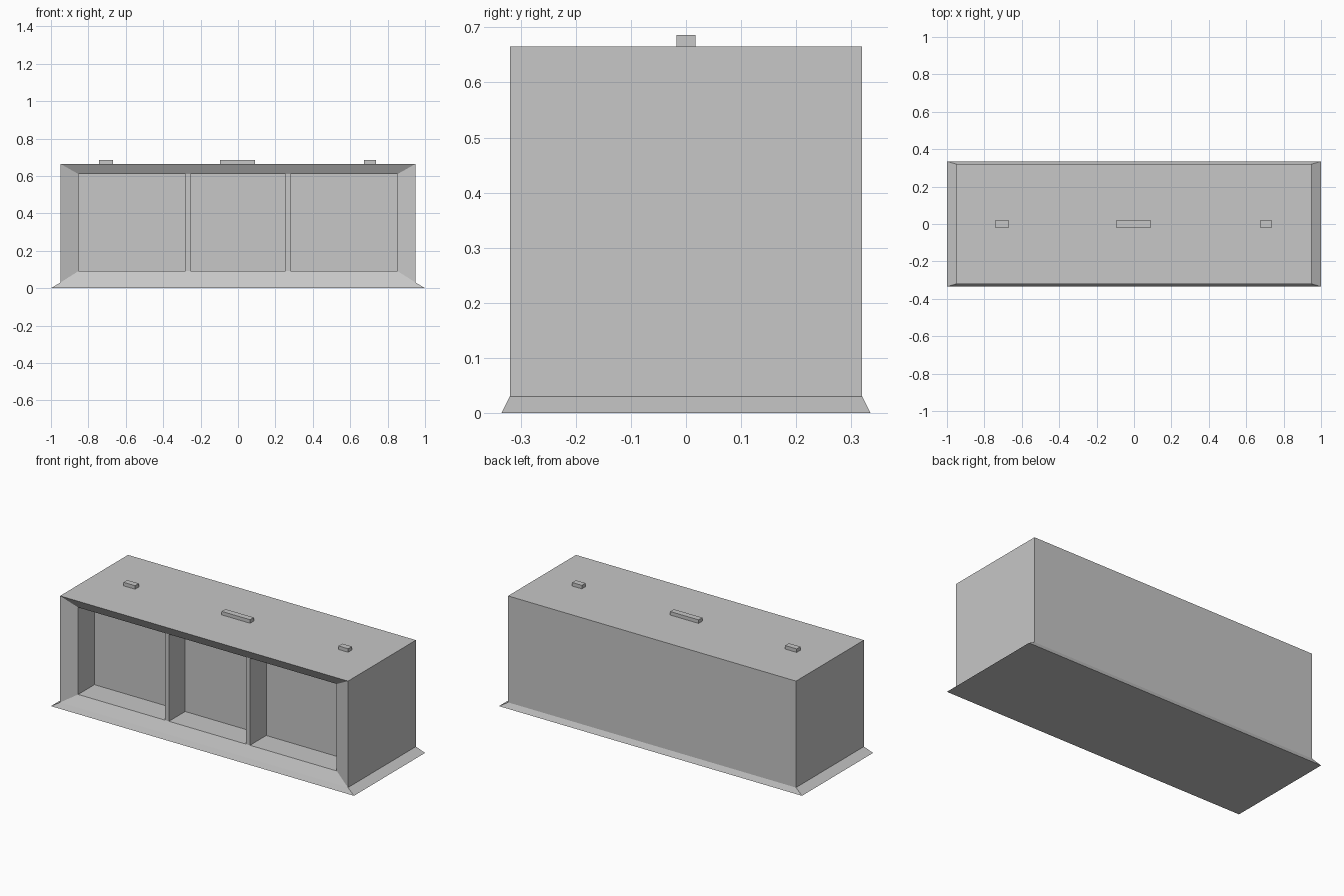
import bpy
import bmesh

if "Cube" in bpy.data.objects:
    bpy.data.objects.remove(bpy.data.objects["Cube"])

grey = bpy.data.materials.new("plain grey")
grey.diffuse_color = (0.57, 0.57, 0.57, 1.0)
grey.use_nodes = True
grey.node_tree.nodes["Principled BSDF"].inputs["Base Color"].default_value = grey.diffuse_color


def finish(name, bm):
    bmesh.ops.remove_doubles(bm, verts=bm.verts, dist=0.0001)
    bmesh.ops.recalc_face_normals(bm, faces=bm.faces)
    mesh = bpy.data.meshes.new(name)
    bm.to_mesh(mesh)
    bm.free()
    mesh.materials.append(grey)
    obj = bpy.data.objects.new(name, mesh)
    bpy.context.collection.objects.link(obj)
    return obj


def face(bm, points):
    return bm.faces.new([bm.verts.new(p) for p in points])


def loft(bm, a, b, skip=()):
    """Join two four-cornered loops with quads."""
    for i in range(4):
        if i not in skip:
            j = (i + 1) % 4
            face(bm, [a[i], a[j], b[j], b[i]])


def upright(x, y, z0, z1):
    return [(-x, y, z0), (x, y, z0), (x, y, z1), (-x, y, z1)]


def level(x, y, z):
    return [(-x, -y, z), (x, -y, z), (x, y, z), (-x, y, z)]


# Main dimensions
W, D, BASE, TOP = 0.95, 0.32, 0.03, 0.665
IN_W, IN_Z0, IN_Z1 = 0.853, 0.091, 0.61
PANEL_Y, RECESS_Y = -0.288, -0.135
splits = [-IN_W, -0.281, -0.254, 0.254, 0.281, IN_W]

bm = bmesh.new()

# Flared base with its underside
bottom = level(1.0, 0.335, 0.0)
loft(bm, bottom, level(W, D, BASE))
face(bm, bottom)

# Outer box: back, sides and top
back, front = upright(W, D, BASE, TOP), upright(W, -D, BASE, TOP)
face(bm, back)
loft(bm, back, front, skip=(0,))

# Sloping frame around the front opening
inner = upright(IN_W, PANEL_Y, IN_Z0, IN_Z1)
loft(bm, front, inner, skip=(0, 2))
for z_out, z_in in ((BASE, IN_Z0), (TOP, IN_Z1)):
    face(bm, [(W, -D, z_out), (-W, -D, z_out)] + [(x, PANEL_Y, z_in) for x in splits])

# Three open compartments alternating with two dividers
for i, (x0, x1) in enumerate(zip(splits, splits[1:])):
    def cell(y):
        return [(x0, y, IN_Z0), (x1, y, IN_Z0), (x1, y, IN_Z1), (x0, y, IN_Z1)]
    if i % 2:
        face(bm, cell(PANEL_Y))
    else:
        loft(bm, cell(PANEL_Y), cell(RECESS_Y))
        face(bm, cell(RECESS_Y))
finish("cabinet_body", bm)

# Small blocks on the top
for name, x0, x1 in (("left_top_block", -0.743, -0.667),
                     ("middle_top_block", -0.095, 0.092),
                     ("right_top_block", 0.675, 0.739)):
    bm = bmesh.new()
    bmesh.ops.create_cube(bm, size=1.0)
    bmesh.ops.scale(bm, vec=(x1 - x0, 0.035, 0.021), verts=bm.verts)
    bmesh.ops.translate(bm, vec=((x0 + x1) / 2, 0.0, TOP + 0.0105), verts=bm.verts)
    finish(name, bm)
